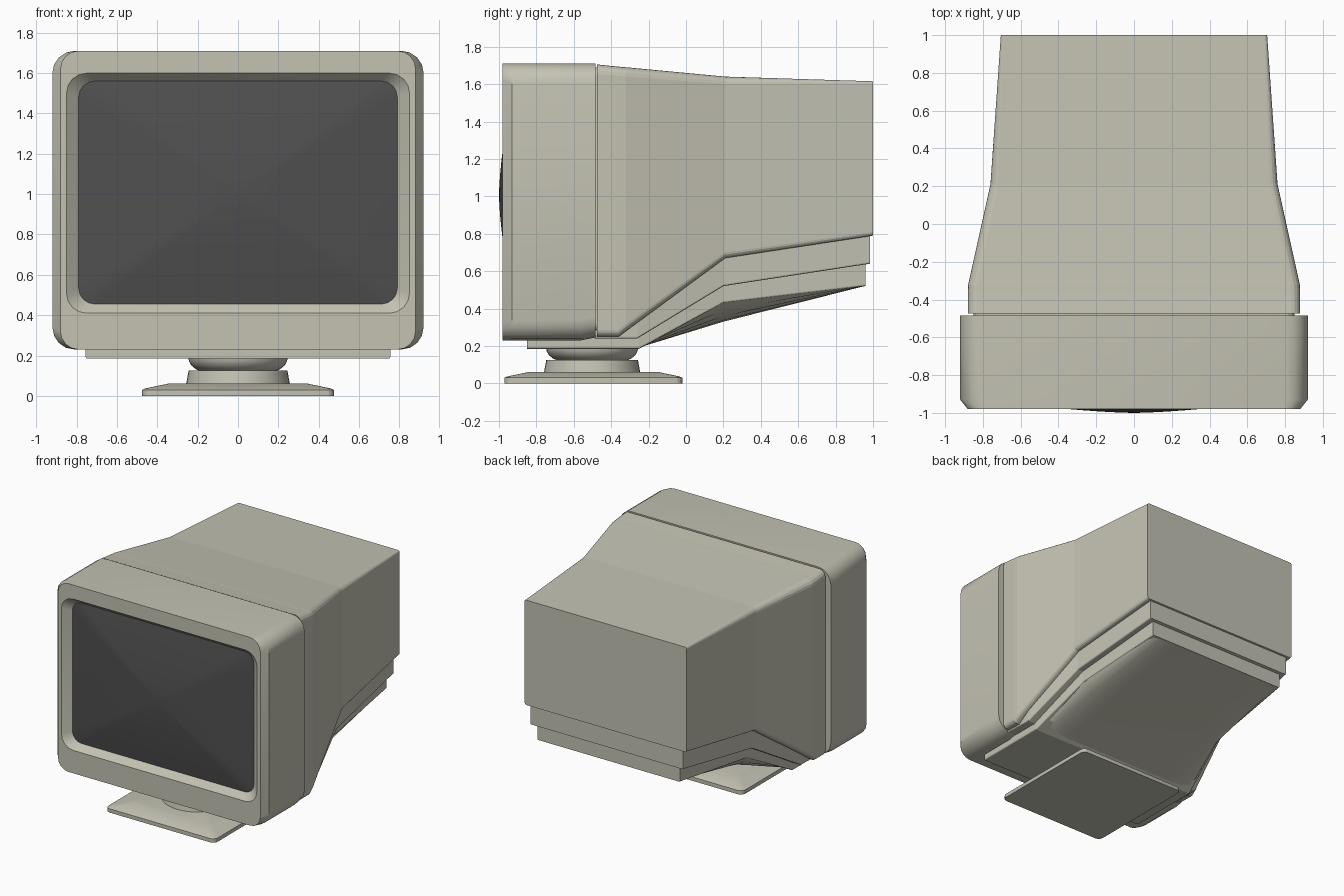
import bpy
import bmesh
from math import cos, sin, pi, radians

if "Cube" in bpy.data.objects:
    bpy.data.objects.remove(bpy.data.objects["Cube"], do_unlink=True)


def make_material(name, colour):
    mat = bpy.data.materials.new(name)
    mat.use_nodes = True
    mat.diffuse_color = colour
    mat.node_tree.nodes["Principled BSDF"].inputs["Base Color"].default_value = colour
    return mat


beige = make_material("warm beige plastic", (0.55, 0.54, 0.45, 1))
dark = make_material("dark screen glass", (0.08, 0.08, 0.082, 1))


def skin(name, rings, mat, angle):
    """Join equal-length rings of points into a closed solid."""
    bm = bmesh.new()
    loops = [[bm.verts.new(p) for p in ring] for ring in rings]
    for a, b in zip(loops, loops[1:]):
        for i in range(len(a)):
            bm.faces.new((a[i - 1], a[i], b[i], b[i - 1]))
    bm.faces.new(loops[0])
    bm.faces.new(loops[-1])
    bmesh.ops.recalc_face_normals(bm, faces=bm.faces)
    mesh = bpy.data.meshes.new(name)
    bm.to_mesh(mesh)
    bm.free()
    mesh.materials.append(mat)
    obj = bpy.data.objects.new(name, mesh)
    bpy.context.collection.objects.link(obj)
    if angle:
        bpy.ops.object.select_all(action="DESELECT")
        obj.select_set(True)
        bpy.context.view_layer.objects.active = obj
        bpy.ops.object.shade_smooth_by_angle(angle=radians(angle))
    return obj


def outline(half, low, high, top, bottom, steps=4):
    """Rounded rectangle; top and bottom are (across, along) corner radii."""
    points = []
    for corner, (sx, sy) in enumerate([(1, 1), (-1, 1), (-1, -1), (1, -1)]):
        rx, ry = top if sy > 0 else bottom
        cx = sx * (half - rx)
        cy = high - ry if sy > 0 else low + ry
        for k in range(steps + 1):
            a = (corner + k / steps) * pi / 2
            points.append((cx + rx * cos(a), cy + ry * sin(a)))
    return points


def loft(name, sections, mat=beige, angle=30, upright=False):
    """Each section: position, half width, low, high, top radius, bottom radius."""
    rings = []
    for pos, half, low, high, top, bottom in sections:
        top = top if isinstance(top, tuple) else (top, top)
        bottom = bottom if isinstance(bottom, tuple) else (bottom, bottom)
        flat = outline(half, low, high, top, bottom)
        rings.append([(a, b, pos) if upright else (a, pos, b) for a, b in flat])
    return skin(name, rings, mat, angle)


def lathe(name, profile, centre_y, steps=40):
    rings = [[(r * cos(2 * pi * k / steps), centre_y + r * sin(2 * pi * k / steps), z)
              for k in range(steps)] for r, z in profile]
    return skin(name, rings, beige, 30)


# Front frame: sloping recess, front face, chamfered sides, outer shell
loft("front_bezel", [
    (-0.93, 0.79, 0.455, 1.56, 0.08, 0.08),
    (-0.98, 0.85, 0.41, 1.60, 0.10, 0.10),
    (-0.98, 0.88, 0.23, 1.71, 0.09, 0.09),
    (-0.93, 0.92, 0.23, 1.71, 0.11, 0.11),
    (-0.56, 0.92, 0.23, 1.71, 0.11, 0.11),
    (-0.485, 0.92, 0.245, 1.71, 0.11, 0.11),
])

# Domed glass, as shrinking copies of the opening outline
screen_rings = []
for i in range(11):
    t = 1 - i / 10.2
    screen_rings.append((-1.0 + 0.07 * t ** 1.5, 0.79 * t, 1.0075 - 0.5525 * t,
                         1.0075 + 0.5525 * t, 0.08 * t, 0.08 * t))
loft("screen", screen_rings, dark)

# Tapering rear housing with a narrow neck that forms the seam
loft("rear_housing", [
    (-0.50, 0.85, 0.28, 1.69, 0.05, 0.04),
    (-0.475, 0.85, 0.28, 1.69, 0.05, 0.04),
    (-0.475, 0.88, 0.25, 1.705, 0.05, 0.035),
    (-0.36, 0.88, 0.25, 1.693, 0.05, 0.035),
    (-0.32, 0.878, 0.28, 1.69, 0.05, 0.035),
    (0.21, 0.76, 0.67, 1.64, 0.04, 0.03),
    (1.0, 0.705, 0.79, 1.615, 0.015, 0.02),
], angle=0)

# Two stepped trays under the housing
loft("upper_tray", [
    (-0.49, 0.83, 0.24, 0.30, 0.01, 0.01),
    (-0.26, 0.82, 0.24, 0.36, 0.01, 0.01),
    (0.20, 0.72, 0.52, 0.72, 0.01, 0.01),
    (0.985, 0.665, 0.64, 0.84, 0.01, 0.01),
], angle=0)
loft("lower_tray", [
    (-0.85, 0.755, 0.185, 0.30, 0.01, 0.01),
    (-0.25, 0.755, 0.185, 0.33, 0.01, 0.01),
    (0.20, 0.67, 0.43, 0.60, 0.01, 0.01),
    (0.96, 0.62, 0.52, 0.72, 0.01, 0.01),
], angle=0)

# Rounded belly below the lower tray
loft("underside_belly", [
    (-0.27, 0.74, 0.186, 0.25, 0.01, (0.25, 0.002)),
    (0.20, 0.66, 0.33, 0.50, 0.01, (0.25, 0.10)),
    (0.955, 0.61, 0.52, 0.60, 0.01, (0.25, 0.002)),
])

# Swivel stand
loft("base_plate", [
    (0.0, 0.475, -0.97, -0.02, 0.04, 0.04),
    (0.03, 0.475, -0.97, -0.02, 0.04, 0.04),
    (0.037, 0.46, -0.955, -0.035, 0.04, 0.04),
    (0.062, 0.34, -0.835, -0.155, 0.03, 0.03),
], angle=15, upright=True)
lathe("pedestal", [(0.258, 0.055), (0.245, 0.125)], -0.502)
lathe("swivel_bowl", [(0.18, 0.12), (0.21, 0.133), (0.232, 0.152),
                      (0.243, 0.172), (0.246, 0.19)], -0.502)
